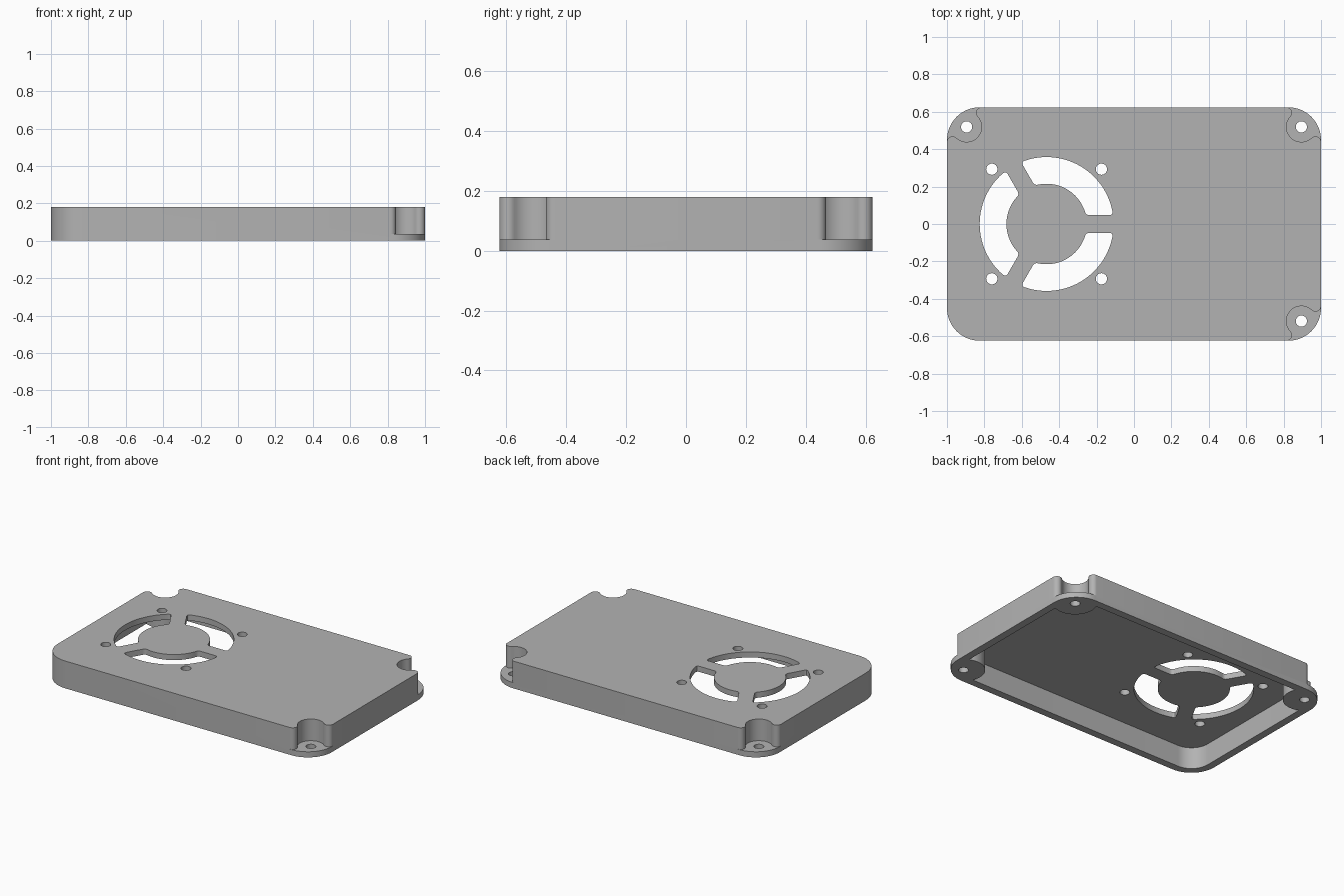
import bpy, bmesh
from math import sin, cos, pi, asin, radians, atan2
from mathutils import Vector

if "Cube" in bpy.data.objects:
    bpy.data.objects.remove(bpy.data.objects["Cube"])

HX, HY, HEIGHT = 1.0, 0.624, 0.18
CORNER, WALL, PLATE = 0.175, 0.05, 0.037
SCREW = Vector((0.895, 0.519))
FAN = Vector((-0.467, 0.0))

grey = bpy.data.materials.new("light grey plastic")
grey.use_nodes = True
colour = (0.45, 0.45, 0.45, 1)
grey.diffuse_color = colour
grey.node_tree.nodes["Principled BSDF"].inputs["Base Color"].default_value = colour


def arc(centre, r, a0, a1, n=16):
    """Points along an arc, angles in radians."""
    return [Vector((centre[0] + r * cos(a0 + (a1 - a0) * i / n),
                    centre[1] + r * sin(a0 + (a1 - a0) * i / n))) for i in range(n + 1)]


def prism(name, outline, z0, z1):
    """Extrude a closed outline from z0 to z1."""
    bm = bmesh.new()
    face = bm.faces.new([bm.verts.new((p[0], p[1], z0)) for p in outline])
    up = bmesh.ops.extrude_face_region(bm, geom=[face])["geom"]
    bmesh.ops.translate(bm, vec=(0, 0, z1 - z0),
                        verts=[v for v in up if isinstance(v, bmesh.types.BMVert)])
    bmesh.ops.recalc_face_normals(bm, faces=bm.faces)
    mesh = bpy.data.meshes.new(name)
    bm.to_mesh(mesh)
    bm.free()
    mesh.materials.append(grey)
    obj = bpy.data.objects.new(name, mesh)
    bpy.context.collection.objects.link(obj)
    return obj


def rounded_rect(hx, hy, r):
    pts = []
    for k, (sx, sy) in enumerate([(1, 1), (-1, 1), (-1, -1), (1, -1)]):
        pts += arc((sx * (hx - r), sy * (hy - r)), r, k * pi / 2, (k + 1) * pi / 2)
    return pts


def circle(centre, r, n=32):
    return arc(centre, r, 0, 2 * pi, n)[:-1]


def cut(target, cutter):
    """Subtract the cutter and remove it."""
    mod = target.modifiers.new("cut", 'BOOLEAN')
    mod.operation, mod.solver, mod.object = 'DIFFERENCE', 'EXACT', cutter
    bpy.context.view_layer.objects.active = target
    bpy.ops.object.modifier_apply(modifier=mod.name)
    bpy.data.objects.remove(cutter)


def notch_outline(sx, sy):
    """Screw recess with rounded lips, open towards the corner."""
    r, lip = 0.08, 0.03
    edge = Vector((HX, HY)) - SCREW
    c = Vector((edge.x - lip, 0))
    c.y = -((r + lip) ** 2 - c.x ** 2) ** 0.5
    a = atan2(c.y, c.x)
    low = arc(c, lip, 0, a + pi, 10)
    high = [Vector((p.y, p.x)) for p in reversed(low)]
    pocket = arc((0, 0), r, a, -1.5 * pi - a + 0, 28)[1:-1]
    out = 0.3
    pts = [Vector((out, low[0].y))] + low + pocket + high
    pts += [Vector((high[-1].x, out)), Vector((out, out))]
    return [Vector((sx * (SCREW.x + p.x), sy * (SCREW.y + p.y))) for p in pts]


def vent_outline(start):
    """One third of the ring vent, between two spokes, with eased corners."""
    R, r, half, ease = 0.358, 0.215, 0.047, 0.02
    sides = []
    for rad in (R, r):
        a0, a1 = asin(half / rad), 2 * pi / 3 - asin(half / rad)
        d = ease / rad
        pts = arc((0, 0), rad, a0 + d, a1 - d, 28)
        for ang, spoke, first in ((a0, 0, True), (a1, 2 * pi / 3, False)):
            corner = Vector((rad * cos(ang), rad * sin(ang)))
            along = Vector((cos(spoke), sin(spoke))) * (-ease if rad == R else ease)
            p0, p2 = corner + along, pts[0] if first else pts[-1]
            bend = [p0 * (1 - t) ** 2 + corner * 2 * t * (1 - t) + p2 * t * t
                    for t in (0, 0.25, 0.5, 0.75)]
            pts = bend + pts if first else pts + bend[::-1]
        sides.append(pts)
    ring = sides[0] + sides[1][::-1]
    return [FAN + Vector((p.x * cos(start) - p.y * sin(start),
                          p.x * sin(start) + p.y * cos(start))) for p in ring]


# Outer shell of the cover
cover = prism("fan_cover", rounded_rect(HX, HY, CORNER), 0, HEIGHT)

# Hollow underside, leaving a boss around each screw corner
corners = [(-1, 1), (1, 1), (1, -1)]
cavity = prism("cavity_cutter", rounded_rect(HX - WALL, HY - WALL, CORNER - WALL),
               -0.1, HEIGHT - PLATE)
for sx, sy in corners:
    cut(cavity, prism("boss", circle((sx * SCREW.x, sy * SCREW.y), 0.08 + WALL, 48), -0.2, 0.4))
cut(cover, cavity)

# Screw recesses and screw holes
for sx, sy in corners:
    cut(cover, prism("recess_cutter", notch_outline(sx, sy), PLATE, 0.4))
    cut(cover, prism("screw_cutter", circle((sx * SCREW.x, sy * SCREW.y), 0.03), -0.2, 0.4))

# Fan vents and fan mounting holes
for k in range(3):
    cut(cover, prism("vent_cutter", vent_outline(k * 2 * pi / 3), 0.08, 0.4))
for sx in (-1, 1):
    for sy in (-1, 1):
        cut(cover, prism("mount_cutter", circle(FAN + Vector((sx, sy)) * 0.293, 0.03), 0.08, 0.4))

# Smooth curved walls, keeping edges crisp
bpy.ops.object.select_all(action='DESELECT')
cover.select_set(True)
bpy.context.view_layer.objects.active = cover
bpy.ops.object.shade_smooth_by_angle(angle=radians(30))
